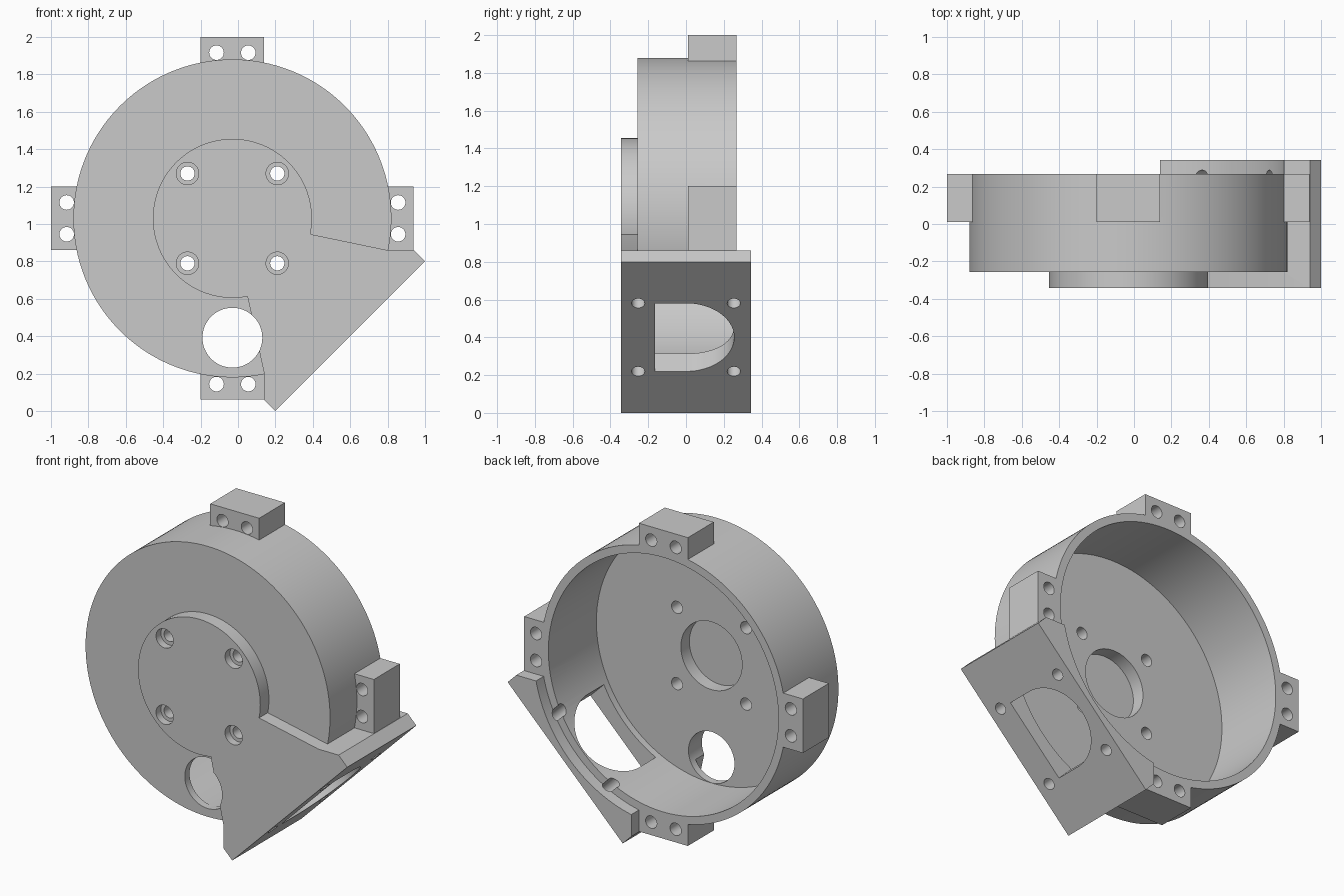
import bpy, bmesh, math
from mathutils import Vector

if "Cube" in bpy.data.objects:
    bpy.data.objects.remove(bpy.data.objects["Cube"], do_unlink=True)

CX, CZ = -0.03, 1.03                      # housing axis
BACK, FACE, FLOOR, REACH = 0.267, -0.257, -0.21, 0.343

grey = bpy.data.materials.new("plain grey")
grey.use_nodes = True
grey.diffuse_color = (0.59, 0.59, 0.59, 1)
grey.node_tree.nodes["Principled BSDF"].inputs["Base Color"].default_value = (0.59, 0.59, 0.59, 1)

# Frames: profile u, profile v, extrusion direction, origin
S = math.sqrt(0.5)
AXIAL = (Vector((1, 0, 0)), Vector((0, 0, 1)), Vector((0, 1, 0)), Vector((0, 0, 0)))
RADIAL = (Vector((S, 0, S)), Vector((0, 1, 0)), Vector((S, 0, -S)), Vector((CX, 0, CZ)))


def prism(name, points, start, end, frame=AXIAL):
    """Extrude a profile between two depths of a frame."""
    u, v, w, origin = frame
    bm = bmesh.new()
    rings = [[bm.verts.new(origin + u * a + v * b + w * d) for a, b in points] for d in (start, end)]
    bm.faces.new(rings[0])
    bm.faces.new(rings[1])
    n = len(points)
    for i in range(n):
        j = (i + 1) % n
        bm.faces.new((rings[0][i], rings[0][j], rings[1][j], rings[1][i]))
    bmesh.ops.recalc_face_normals(bm, faces=bm.faces)
    mesh = bpy.data.meshes.new(name)
    bm.to_mesh(mesh)
    bm.free()
    mesh.materials.append(grey)
    obj = bpy.data.objects.new(name, mesh)
    bpy.context.collection.objects.link(obj)
    return obj


def arc(a, b, r, n=32, sweep=2 * math.pi):
    count = n if sweep > 6 else n + 1
    return [(a + r * math.cos(sweep * i / n), b + r * math.sin(sweep * i / n)) for i in range(count)]


def box(a0, a1, b0, b1):
    return [(a0, b0), (a1, b0), (a1, b1), (a0, b1)]


def combine(target, tool, operation):
    tool.hide_render = True
    mod = target.modifiers.new(operation.lower(), 'BOOLEAN')
    mod.operation, mod.solver, mod.object = operation, 'EXACT', tool
    bpy.context.view_layer.objects.active = target
    bpy.ops.object.modifier_apply(modifier=mod.name)
    bpy.data.objects.remove(tool, do_unlink=True)


# Round drum and its front boss
housing = prism("blower_housing", arc(CX, CZ, 0.85, 160), FACE, BACK)
combine(housing, prism("boss", arc(CX, CZ, 0.425, 96), -REACH, -0.23), 'UNION')

# Outlet block with the slanted flange
outlet = [(CX, CZ), (0.39, 0.945), (0.80, 0.86), (0.94, 0.86), (1.0, 0.80),
          (0.20, 0.0), (0.14, 0.06), (0.14, 0.20), (0.05, 0.615)]
block = prism("outlet_block", outlet, -REACH, REACH)
combine(block, prism("rim_relief", arc(CX, CZ, 0.85, 160), BACK, 0.5), 'DIFFERENCE')
combine(housing, block, 'UNION')

# Four mounting tabs
tabs = [box(-0.20, 0.14, 1.80, 2.0), box(-0.20, 0.14, 0.062, 0.25),
        box(-1.0, -0.82, 0.86, 1.20), box(0.76, 0.938, 0.86, 1.20)]
for profile in tabs:
    combine(housing, prism("mounting_tab", profile, 0.01, BACK), 'UNION')

# Cavity, motor recess and air inlet
combine(housing, prism("cavity", arc(CX, CZ, 0.80, 160), FLOOR, 0.5), 'DIFFERENCE')
combine(housing, prism("motor_recess", arc(CX, CZ, 0.213, 64), -0.295, 0), 'DIFFERENCE')
combine(housing, prism("inlet", arc(CX, 0.392, 0.16, 64), -0.5, 0), 'DIFFERENCE')

# Outlet window, half round towards the back
window = arc(0, 0, 0.255, 48, math.pi) + [(-0.255, -0.165), (0.255, -0.165)]
combine(housing, prism("outlet_window", window, 0.5, 1.0, RADIAL), 'DIFFERENCE')

# Screw holes: tabs, boss with counterbores, flange
for side in (-1, 1):
    for other in (-1, 1):
        near, far = 0.085 * side, 0.886 * other
        for a, b in ((near, far), (far, near)):
            hole = arc(CX + a, CZ + b, 0.039)
            combine(housing, prism("tab_hole", hole, -0.19, 0.5), 'DIFFERENCE')
        a, b = CX + 0.24 * side, CZ + 0.24 * other
        combine(housing, prism("boss_hole", arc(a, b, 0.038), -0.5, 0), 'DIFFERENCE')
        combine(housing, prism("counterbore", arc(a, b, 0.06), -0.5, -0.295), 'DIFFERENCE')
        flange = arc(0.255 * side, 0.253 * other, 0.035)
        combine(housing, prism("flange_hole", flange, 0.74, 1.0, RADIAL), 'DIFFERENCE')

# Smooth curved walls, crisp edges
bpy.ops.object.select_all(action='DESELECT')
housing.select_set(True)
bpy.context.view_layer.objects.active = housing
bpy.ops.object.shade_smooth_by_angle(angle=math.radians(30))
